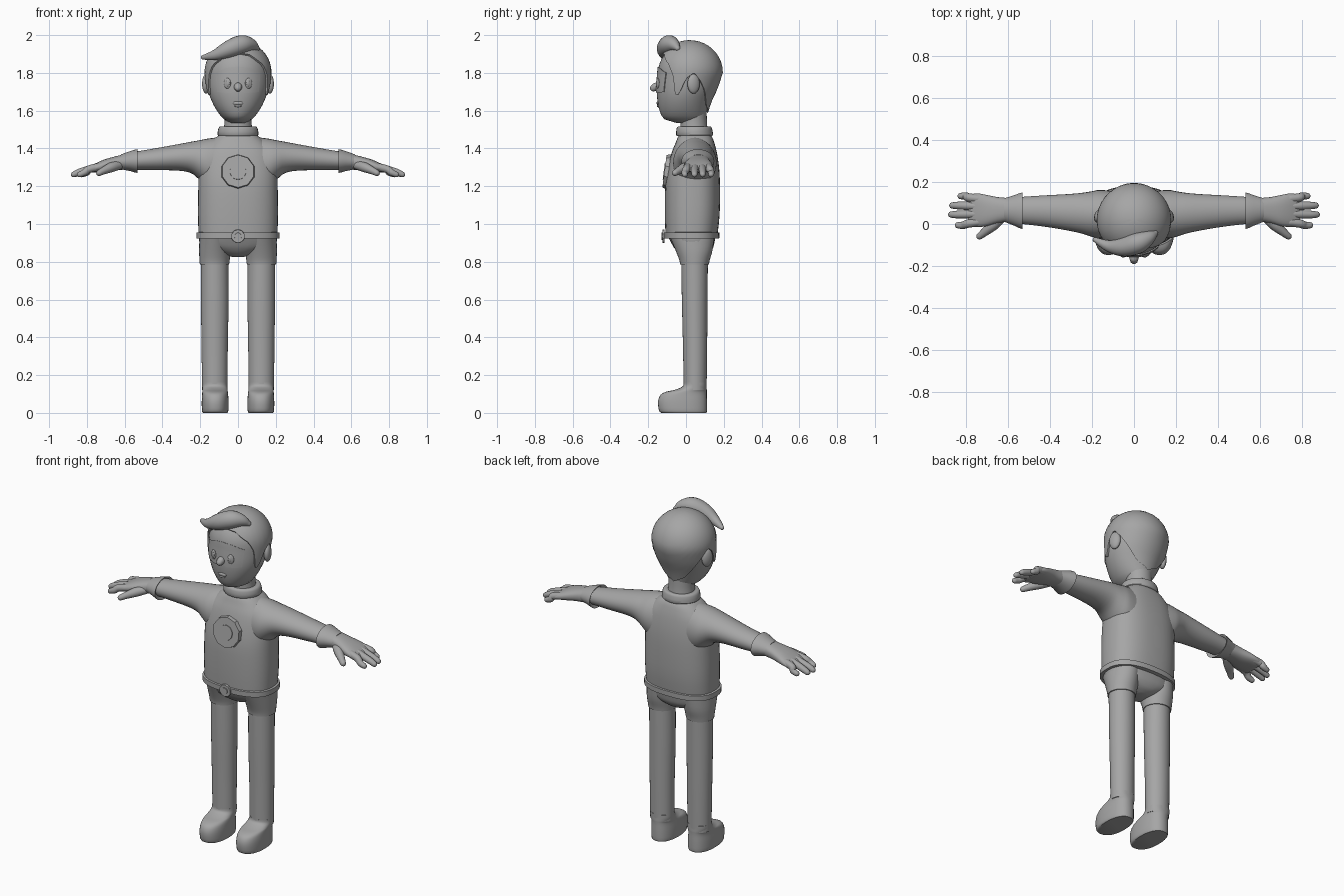
import bpy, bmesh, math
from mathutils import Vector

grey = bpy.data.materials.new("plain grey")
grey.diffuse_color = (0.38, 0.38, 0.38, 1)


def finish(name, bm, angle=40):
    bmesh.ops.remove_doubles(bm, verts=bm.verts, dist=1e-5)
    bmesh.ops.recalc_face_normals(bm, faces=bm.faces)
    me = bpy.data.meshes.new(name)
    bm.to_mesh(me)
    bm.free()
    me.materials.append(grey)
    ob = bpy.data.objects.new(name, me)
    bpy.context.collection.objects.link(ob)
    bpy.ops.object.select_all(action='DESELECT')
    ob.select_set(True)
    bpy.context.view_layer.objects.active = ob
    bpy.ops.object.shade_smooth_by_angle(angle=math.radians(angle))
    return ob


def catmull(rows, sub):
    out = []
    for i in range(len(rows) - 1):
        p = [rows[max(i - 1, 0)], rows[i], rows[i + 1], rows[min(i + 2, len(rows) - 1)]]
        for k in range(sub):
            t = k / sub
            out.append([0.5 * (2 * b + (c - a) * t + (2 * a - 5 * b + 4 * c - d) * t * t
                               + (3 * b - a - 3 * c + d) * t ** 3) for a, b, c, d in zip(*p)])
    return out + [list(rows[-1])]


def skin(name, rings, closed=True, caps=True, angle=40):
    bm = bmesh.new()
    vs = [[bm.verts.new(p) for p in r] for r in rings]
    n = len(rings[0])
    for a, b in zip(vs, vs[1:]):
        for i in range(n if closed else n - 1):
            j = (i + 1) % n
            bm.faces.new((a[i], a[j], b[j], b[i]))
    if caps:
        bm.faces.new(vs[0])
        bm.faces.new(vs[-1])
    return finish(name, bm, angle)


def loft(name, rows, axis='z', s=1, power=2.0, sub=3, n=32):
    """Rows are (position on axis, a min, a max, b min, b max)."""
    rings = []
    for t, a0, a1, b0, b1 in catmull(rows, sub):
        ring = []
        for k in range(n):
            u = 2 * math.pi * k / n
            c, d = [math.copysign(abs(f) ** (2 / power), f) for f in (math.cos(u), math.sin(u))]
            a, b = (a0 + a1) / 2 + (a1 - a0) / 2 * c, (b0 + b1) / 2 + (b1 - b0) / 2 * d
            ring.append((s * a, b, t) if axis == 'z' else (s * t, a, b))
        rings.append(ring)
    return skin(name, rings)


def tube(name, pts, s=1, n=14, flat=1.0):
    """Rounded tapering tube through (x, y, z, radius) points."""
    pts = catmull(pts, 4)
    P = [Vector((s * p[0], p[1], p[2])) for p in pts]
    R = [p[3] for p in pts]
    T = [(P[min(i + 1, len(P) - 1)] - P[max(i - 1, 0)]).normalized() for i in range(len(P))]
    sec = [(P[0] - T[0] * R[0] * math.sin(u), T[0], R[0] * math.cos(u)) for u in (1.5, 1.0, 0.5)]
    sec += list(zip(P, T, R))
    sec += [(P[-1] + T[-1] * R[-1] * math.sin(u), T[-1], R[-1] * math.cos(u)) for u in (0.5, 1.0, 1.5)]
    rings = []
    for p, t, r in sec:
        side = t.cross(Vector((0, 0, 1))).normalized()
        up = side.cross(t)
        rings.append([p + r * (side * math.cos(2 * math.pi * k / n)
                               + up * flat * math.sin(2 * math.pi * k / n)) for k in range(n)])
    return skin(name, rings)


def ball(name, loc, size, rot=0):
    bm = bmesh.new()
    bmesh.ops.create_uvsphere(bm, u_segments=20, v_segments=12, radius=1)
    ob = finish(name, bm)
    ob.location, ob.scale, ob.rotation_euler = loc, size, (0, 0, rot)
    return ob


def disc(name, loc, r, depth, n, tilt=0):
    bm = bmesh.new()
    bmesh.ops.create_cone(bm, cap_ends=True, segments=n, radius1=r, radius2=r * 0.95, depth=depth)
    ob = finish(name, bm, 30)
    ob.location, ob.rotation_euler = loc, (math.pi / 2 + tilt, 0, 0)
    return ob


# Head surface: angle 0 faces forward
HEAD = catmull([(1.535, .04, -.05, .08), (1.555, .075, -.115, .10), (1.60, .112, -.140, .112),
                (1.66, .143, -.152, .132), (1.72, .160, -.155, .160), (1.80, .168, -.148, .186)], 6)
CENTRE = Vector((0, .02, 1.76))


def head_point(a, z, off=0.0):
    if z >= 1.80:
        k = math.sqrt(max(0, 1 - ((z - 1.80) / .162) ** 2))
        w, f, b = .168 * k, .02 - .168 * k, .02 + .166 * k
    else:
        i = max(j for j in range(len(HEAD) - 1) if HEAD[j][0] <= max(z, 1.535))
        t = (z - HEAD[i][0]) / (HEAD[i + 1][0] - HEAD[i][0])
        w, f, b = [HEAD[i][m] + t * (HEAD[i + 1][m] - HEAD[i][m]) for m in (1, 2, 3)]
    c = (f + b) / 2
    p = Vector((w * math.sin(a), c - (b - f) / 2 * math.cos(a), z))
    return CENTRE + (p - CENTRE) * (1 + off / .18)


def lookup(table, v):
    for (x0, y0), (x1, y1) in zip(table, table[1:]):
        if v <= x1:
            return y0 + (y1 - y0) * (v - x0) / (x1 - x0)
    return table[-1][1]


def patch(name, span, lo, hi, off, na, nz, wrap=False):
    """Thin raised plate that follows the head, with its rim sunk in."""
    rings = []
    for j in range(-1, nz + 2):
        v = min(max(j / nz, 0), 1)
        v = math.sin(v * math.pi / 2) if wrap else v
        ring = []
        for i in range(0 if wrap else -1, na + (0 if wrap else 2)):
            a = math.radians(-span + 2 * span * min(max(i / na, 0), 1))
            edge = j == -1 or (not wrap and (j > nz or i < 0 or i > na))
            d = abs(math.degrees(a))
            z = lookup(lo, d) * (1 - v) + lookup(hi, d) * v
            ring.append(head_point(a, z, -.004 if edge else off))
        rings.append(ring)
    return skin(name, rings, closed=wrap, caps=False)


zs = [1.535 + .265 * i / 14 for i in range(15)] + [1.80 + .162 * math.sin(i * math.pi / 20) for i in range(1, 11)]
skin("head", [[head_point(2 * math.pi * k / 40, z) for k in range(40)] for z in zs], caps=False)
skin("chin_underside", [[head_point(2 * math.pi * k / 40, 1.535) * f + Vector((0, .02, 1.535)) * (1 - f)
                         for k in range(40)] for f in (1, .05)], caps=False)
patch("hair", 180, [(0, 1.90), (25, 1.89), (50, 1.84), (62, 1.78), (70, 1.69), (78, 1.685), (86, 1.77),
                    (98, 1.80), (112, 1.76), (130, 1.70), (150, 1.63), (180, 1.595)],
      [(0, 1.962), (180, 1.962)], .010, 90, 16, wrap=True)
patch("eye_mask", 43, [(0, 1.715), (12, 1.695), (43, 1.70)], [(0, 1.832), (20, 1.825), (43, 1.80)], .005, 20, 8)

# Quiff sweeping to one side
tube("quiff", [(-.185, -.075, 1.882, .012), (-.12, -.105, 1.895, .028), (-.05, -.11, 1.925, .045),
               (.02, -.09, 1.95, .050), (.07, -.065, 1.948, .034), (.10, -.045, 1.93, .015)], n=18)

# Facial features
tube("nose", [(0, -.14, 1.735, .018), (0, -.163, 1.725, .022), (0, -.172, 1.72, .019)])
for s in (-1, 1):
    p = head_point(s * .34, 1.745, .005)
    ball("eye", p, (.019, .008, .028), s * .3)
    ball("pupil", p + Vector((-s * .002, -.006, 0)), (.009, .005, .016), s * .3)
    ball("ear", (s * .168, .04, 1.742), (.020, .034, .052), s * .35)
ball("mouth", head_point(0, 1.64, 0), (.028, .007, .010))
ball("lower_lip", head_point(0, 1.625, 0), (.018, .008, .007))

# Neck and collar
loft("neck", [(1.44, -.085, .085, -.04, .13), (1.50, -.075, .075, -.03, .115),
              (1.56, -.072, .072, -.03, .11), (1.64, -.08, .08, -.03, .11)])
loft("collar", [(1.465, -.098, .098, -.045, .135), (1.472, -.108, .108, -.052, .143),
                (1.505, -.104, .104, -.05, .138), (1.517, -.093, .093, -.04, .13),
                (1.515, -.07, .07, -.02, .11)], sub=2)

# Torso, belt and chest badge
loft("torso", [(.93, -.208, .208, -.108, .165), (1.05, -.212, .212, -.112, .178),
               (1.20, -.210, .210, -.110, .180), (1.30, -.206, .206, -.095, .175),
               (1.38, -.190, .190, -.075, .163), (1.43, -.150, .150, -.055, .150),
               (1.46, -.115, .115, -.043, .138), (1.48, -.085, .085, -.03, .12)], power=2.5, n=40)
loft("belt", [(.922, -.207, .207, -.105, .162), (.924, -.220, .220, -.117, .176),
              (.954, -.220, .220, -.118, .177), (.957, -.207, .207, -.105, .165)], power=2.5, sub=1, n=40)
disc("buckle", (0, -.119, .935), .037, .012, 10)
disc("buckle_stud", (0, -.125, .935), .02, .010, 10)
disc("badge", (0, -.103, 1.278), .092, .022, 10, -.13)
disc("badge_centre", (0, -.112, 1.278), .045, .012, 20, -.13)

# Hips
loft("hips", [(.94, -.206, .206, -.098, .158), (.90, -.203, .203, -.078, .150),
              (.87, -.165, .165, -.06, .142), (.84, -.08, .08, -.03, .12),
              (.825, -.03, .03, .01, .085)], power=2.4)

for s in (-1, 1):
    # Trunk leg, leg and boot
    loft("trunk_leg", [(.93, .03, .204, -.085, .15), (.86, .038, .206, -.055, .14),
                       (.81, .044, .204, -.036, .126), (.785, .047, .202, -.031, .121)], s=s)
    loft("leg", [(.84, .052, .196, -.026, .116), (.60, .050, .196, -.022, .114),
                 (.35, .054, .193, -.016, .112), (.12, .056, .190, -.012, .109)], s=s, sub=4)
    loft("boot", [(.0, .056, .186, -.130, .108), (.012, .051, .191, -.143, .111), (.06, .050, .192, -.148, .111),
                  (.095, .052, .190, -.135, .110), (.112, .054, .189, -.105, .110),
                  (.122, .055, .189, -.06, .110), (.14, .056, .189, -.018, .109),
                  (.16, .057, .189, -.012, .109)], s=s, power=2.3)
    # Sleeve flaring into the shoulder
    loft("sleeve", [(.08, -.06, .155, 1.16, 1.462), (.16, -.068, .162, 1.195, 1.452),
                    (.205, -.06, .155, 1.235, 1.443), (.25, -.045, .148, 1.270, 1.435),
                    (.32, -.03, .142, 1.283, 1.422), (.43, -.012, .136, 1.285, 1.402),
                    (.55, .002, .128, 1.287, 1.382)], axis='x', s=s)
    # Glove cuff, palm, fingers and thumb
    loft("cuff", [(.545, .0, .13, 1.29, 1.38), (.532, -.024, .150, 1.270, 1.396),
                  (.57, -.008, .137, 1.280, 1.386), (.62, .012, .122, 1.290, 1.368)], axis='x', s=s, sub=2)
    loft("palm", [(.60, .012, .124, 1.288, 1.370), (.65, .004, .128, 1.284, 1.358),
                  (.70, -.010, .138, 1.278, 1.344), (.74, -.014, .145, 1.275, 1.328),
                  (.775, -.010, .142, 1.272, 1.310), (.79, .0, .13, 1.278, 1.300)], axis='x', s=s, power=2.4)
    for x, y, yr in ((.825, .133, .120), (.865, .088, .085), (.870, .045, .048), (.838, -.006, .010)):
        tube("finger", [(.74, yr, 1.302, .021), (.79, (y + yr) / 2, 1.290, .020),
                        (x - .025, y, 1.273, .018), (x, y, 1.262, .015)], s=s)
    tube("thumb", [(.63, .03, 1.312, .024), (.67, -.005, 1.300, .026), (.71, -.038, 1.283, .020),
                   (.735, -.058, 1.270, .016)], s=s)
